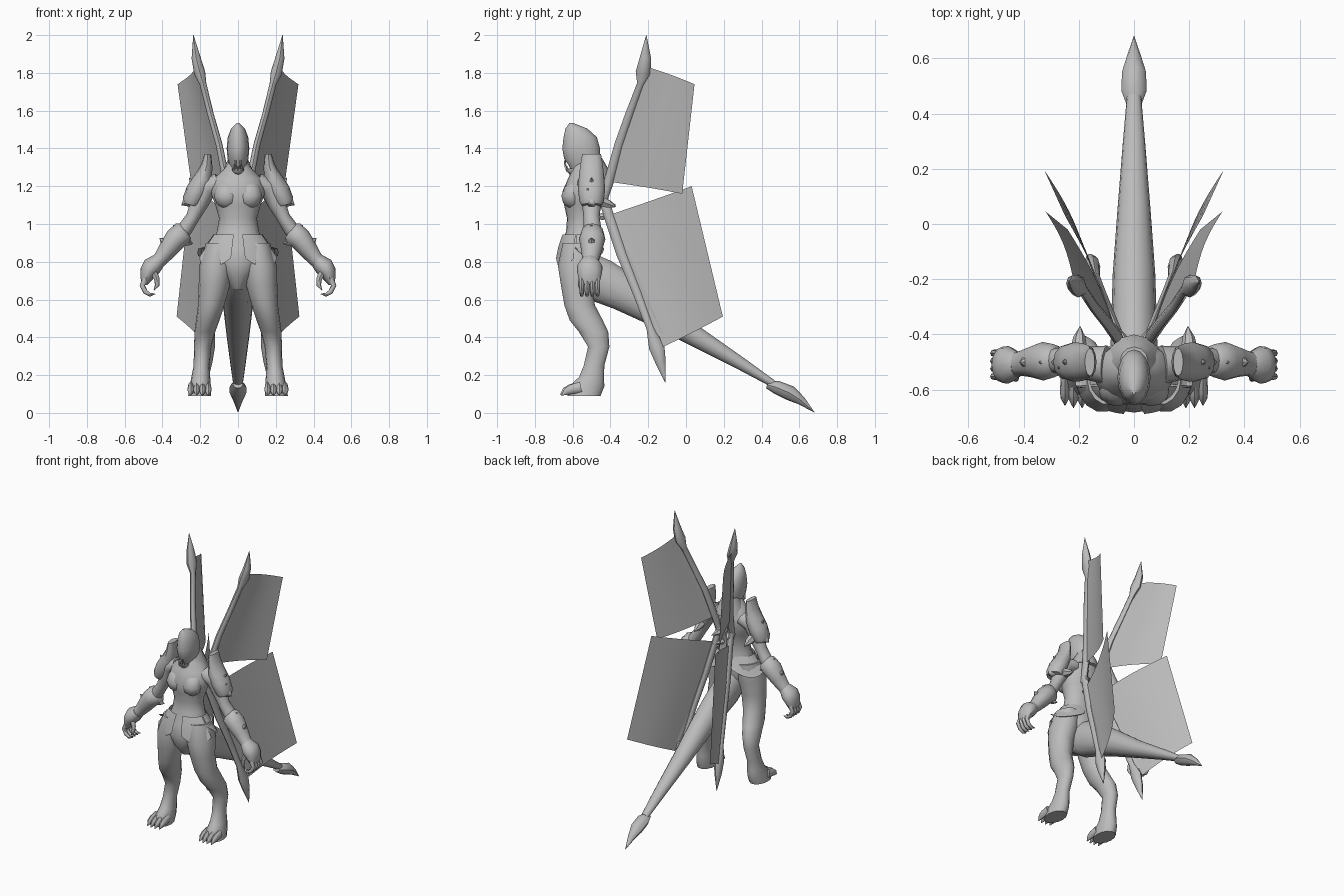
import bpy, bmesh, math
from mathutils import Vector

grey = bpy.data.materials.new("stone grey")
grey.diffuse_color = (0.5, 0.5, 0.5, 1)


def finish(name, bm, mirror=False, angle=45):
    bmesh.ops.recalc_face_normals(bm, faces=bm.faces)
    me = bpy.data.meshes.new(name)
    bm.to_mesh(me)
    bm.free()
    me.materials.append(grey)
    ob = bpy.data.objects.new(name, me)
    bpy.context.collection.objects.link(ob)
    bpy.ops.object.select_all(action='DESELECT')
    ob.select_set(True)
    bpy.context.view_layer.objects.active = ob
    bpy.ops.object.shade_smooth_by_angle(angle=math.radians(angle))
    if mirror:
        ob.modifiers.new("mirror", 'MIRROR').use_mirror_merge = False
    return ob


def loft(bm, rings, n=12, ref=(1, 0, 0), flat=False):
    """Skin elliptical rings (x, y, z, half along ref, half across)."""
    pts = [Vector(r[:3]) for r in rings]
    loops = []
    for i, r in enumerate(rings):
        t = pts[min(i + 1, len(pts) - 1)] - pts[max(i - 1, 0)]
        t = Vector((0, 0, 1)) if flat else t.normalized()
        u = Vector(ref)
        u = (u - t * u.dot(t)).normalized()
        v = t.cross(u)
        loops.append([bm.verts.new(pts[i] + u * r[3] * math.cos(2 * math.pi * k / n)
                                   + v * r[4] * math.sin(2 * math.pi * k / n)) for k in range(n)])
    for a, b in zip(loops, loops[1:]):
        for k in range(n):
            bm.faces.new((a[k], a[(k + 1) % n], b[(k + 1) % n], b[k]))
    bm.faces.new(loops[0])
    bm.faces.new(loops[-1])


def tube(name, rings, mirror=False, **kw):
    bm = bmesh.new()
    loft(bm, rings, **kw)
    return finish(name, bm, mirror)


def spikes(name, items, n=6, mirror=True, bend=0.0):
    """Several tapering spikes: (base, tip, radius)."""
    bm = bmesh.new()
    for a, b, r in items:
        a, b = Vector(a), Vector(b)
        m = (a + b) / 2 + Vector((0, 0, bend))
        d = (b - a).normalized()
        ref = (1, 0, 0) if abs(d.x) < 0.8 else (0, 1, 0)
        loft(bm, [(*a, r, r), (*m, r * .75, r * .75), (*b, .001, .001)], n=n, ref=ref)
    return finish(name, bm, mirror)


def patch(name, a, b, c, d, bulge, n=8):
    """Thin curved sheet between four corners."""
    a, b, c, d = map(Vector, (a, b, c, d))
    nrm = (b - a).cross(d - a).normalized()
    bm = bmesh.new()
    g = []
    for i in range(n + 1):
        u = i / n
        g.append([])
        for j in range(n + 1):
            v = j / n
            p = a.lerp(b, u).lerp(d.lerp(c, u), v)
            g[-1].append(bm.verts.new(p + nrm * bulge * math.sin(math.pi * u)))
    for i in range(n):
        for j in range(n):
            bm.faces.new((g[i][j], g[i + 1][j], g[i + 1][j + 1], g[i][j + 1]))
    return finish(name, bm, True)


# Torso and chest muscles
tube("torso", [(0, -.56, .65, .03, .05), (0, -.565, .72, .075, .10), (0, -.568, .80, .135, .115),
               (0, -.56, .88, .14, .11), (0, -.55, .96, .112, .085), (0, -.55, 1.03, .10, .08),
               (0, -.545, 1.10, .12, .10), (0, -.54, 1.17, .145, .115), (0, -.525, 1.24, .13, .10),
               (0, -.525, 1.285, .08, .08), (0, -.54, 1.33, .045, .05)], n=20, flat=True)
tube("pectoral", [(.06, -.585, 1.08, .02, .03), (.06, -.60, 1.11, .055, .05), (.062, -.605, 1.15, .066, .055),
                  (.06, -.59, 1.20, .055, .05), (.055, -.565, 1.235, .03, .03)], True, flat=True)

# Helmeted head, jaw and teeth
tube("helmet", [(0, -.545, 1.27, .035, .06), (0, -.54, 1.31, .047, .08), (0, -.55, 1.345, .055, .095),
                (0, -.555, 1.40, .06, .10), (0, -.56, 1.46, .054, .088), (0, -.58, 1.505, .037, .058),
                (0, -.607, 1.535, .006, .01)], n=16, flat=True)
tube("jaw", [(0, -.58, 1.262, .022, .035), (0, -.59, 1.28, .032, .045), (0, -.59, 1.295, .033, .048)], flat=True)
spikes("teeth", [((x, -.635 + x * .4, 1.285), (x, -.64 + x * .4, 1.315), .005) for x in (.007, .02)]
       + [((.014, -.64, 1.335), (.014, -.642, 1.30), .006)])
tube("collar", [(0, -.50, 1.24, .10, .10), (0, -.50, 1.29, .075, .09), (0, -.495, 1.35, .05, .05)], flat=True)

# Legs, feet and claws
tube("leg", [(.095, -.56, .90, .075, .095), (.115, -.573, .78, .09, .108), (.125, -.58, .68, .083, .085),
             (.142, -.563, .57, .07, .083), (.16, -.528, .49, .062, .09), (.175, -.49, .43, .055, .08),
             (.187, -.462, .35, .046, .058), (.193, -.487, .25, .042, .056), (.197, -.50, .19, .05, .068),
             (.20, -.525, .14, .056, .095), (.204, -.54, .09, .06, .09)], True, n=14, flat=True)
bm = bmesh.new()
for i in range(4):
    x = .157 + .031 * i
    y = -.015 * math.sin(math.pi * (i + .5) / 4)
    loft(bm, [(x, y - .55, .135, .016, .03), (x, y - .60, .125, .018, .026), (x, y - .625, .115, .016, .02),
              (x, y - .65, .095, .002, .004)], n=8)
finish("toes", bm, True)

# Skirt plates wrapping each hip
bm = bmesh.new()
for start, end, drop in ((-80, -15, .77), (-12, 78, .82)):
    prev = None
    for i in range(9):
        f = i / 8
        a = math.radians(start + (end - start) * f)
        low = drop + .05 * (2 * f - 1) ** 2
        col = [bm.verts.new((w * math.cos(a), -.56 + d * math.sin(a), z)) for w, d, z in
               ((.13, .095, .945), (.175, .118, .88), (.215, .13, low), (.195, .115, low + .005))]
        if prev:
            for k in range(3):
                bm.faces.new((prev[k], col[k], col[k + 1], prev[k + 1]))
        prev = col
finish("hip_plates", bm, True)

# Arms, gauntlets and hands
Y = (0, 1, 0)
tube("upper_arm", [(.10, -.51, 1.22, .07, .05), (.17, -.505, 1.19, .06, .06), (.205, -.50, 1.11, .05, .048),
                   (.24, -.50, 1.035, .043, .036), (.28, -.495, .975, .046, .04), (.32, -.495, .92, .04, .04)],
     True, ref=Y)
tube("gauntlet", [(.275, -.495, .965, .04, .045), (.29, -.495, .955, .06, .062), (.33, -.497, .92, .07, .06),
                  (.375, -.50, .86, .055, .05), (.41, -.505, .815, .045, .04), (.44, -.51, .785, .045, .038)],
     True, ref=Y)
spikes("gauntlet_spikes", [((.365, -.50, .885), (.415, -.50, .925), .035),
                           ((.30, -.50, .965), (.345, -.50, .995), .03),
                           ((.28, -.50, .91), (.24, -.48, .895), .025)])
tube("hand", [(.42, -.51, .805, .045, .04), (.455, -.51, .775, .068, .052), (.475, -.51, .745, .066, .045),
              (.49, -.51, .70, .055, .026), (.495, -.51, .68, .045, .015)], True, ref=Y)
bm = bmesh.new()
for i in range(4):
    y = -.552 + .028 * i
    loft(bm, [(.49, y, .71, .014, .016), (.507, y, .675, .013, .014), (.49, y, .64, .012, .013),
              (.465, y, .625, .01, .01), (.438, y, .63, .002, .002)], n=8, ref=Y)
loft(bm, [(.45, -.54, .75, .02, .02), (.43, -.555, .71, .015, .015), (.428, -.56, .675, .012, .012),
          (.445, -.56, .65, .002, .002)], n=8, ref=Y)
finish("fingers", bm, True)

# Shoulder armour with spikes
tube("shoulder_plate", [(.16, -.50, 1.37, .05, .018), (.165, -.50, 1.31, .06, .03), (.185, -.50, 1.24, .068, .05),
                        (.215, -.50, 1.18, .072, .058), (.245, -.50, 1.12, .064, .052), (.25, -.50, 1.10, .055, .04)],
     True, ref=Y)
spikes("shoulder_spikes", [((.215, -.50, 1.19), (.26, -.50, 1.245), .025),
                           ((.24, -.52, 1.14), (.275, -.52, 1.19), .025),
                           ((.25, -.50, 1.13), (.30, -.50, 1.10), .04),
                           ((.20, -.45, 1.12), (.195, -.37, 1.09), .03)])

# Tail with a blade tip
tube("tail", [(0, -.54, .75, .08, .11), (0, -.45, .70, .085, .12), (0, -.33, .64, .082, .105),
              (0, -.18, .55, .077, .085), (0, .05, .405, .06, .056), (0, .30, .255, .04, .034),
              (0, .46, .155, .026, .02)], n=14)
tube("tail_blade", [(0, .43, .15, .026, .02), (0, .48, .135, .045, .036), (0, .55, .105, .044, .04),
                    (0, .61, .065, .025, .024), (0, .68, .003, .001, .001)], n=8)

# Wing spars with blade tips
tube("upper_wing_spar", [(.045, -.45, 1.10, .02, .025), (.06, -.41, 1.22, .02, .026), (.10, -.355, 1.42, .018, .024),
                         (.145, -.30, 1.58, .017, .022), (.185, -.24, 1.74, .018, .02), (.203, -.225, 1.80, .03, .042),
                         (.222, -.215, 1.88, .024, .03), (.236, -.21, 2.0, .001, .001)], True, n=8)
tube("lower_wing_spar", [(.045, -.44, 1.14, .02, .025), (.06, -.40, 1.02, .02, .028), (.085, -.34, .84, .02, .028),
                         (.115, -.26, .64, .018, .024), (.14, -.19, .45, .017, .02), (.15, -.155, .35, .028, .042),
                         (.157, -.135, .27, .022, .028), (.163, -.11, .16, .001, .001)], True, n=8)

# Wing membranes
patch("upper_wing", (.22, -.20, 1.83), (.32, .045, 1.74), (.24, -.02, 1.16), (.07, -.38, 1.22), .015)
patch("lower_wing", (.06, -.40, 1.05), (.25, .03, 1.20), (.325, .195, .51), (.17, -.12, .35), .015)
# Spar-side webs joining membranes to spars
patch("upper_wing_web", (.185, -.24, 1.76), (.22, -.20, 1.83), (.07, -.38, 1.22), (.06, -.41, 1.22), 0, 4)
patch("upper_wing_fold", (.10, -.355, 1.42), (.185, -.24, 1.74), (.19, -.21, 1.68), (.11, -.32, 1.35), 0, 4)
patch("lower_wing_web", (.085, -.34, .84), (.15, -.16, .40), (.17, -.12, .42), (.10, -.31, .86), 0, 4)

# Small back spines between the wings
spikes("back_spines", [((.03, -.45, 1.12), (.06, -.37, 1.10), .025), ((.03, -.45, 1.04), (.05, -.38, 1.04), .022)])
